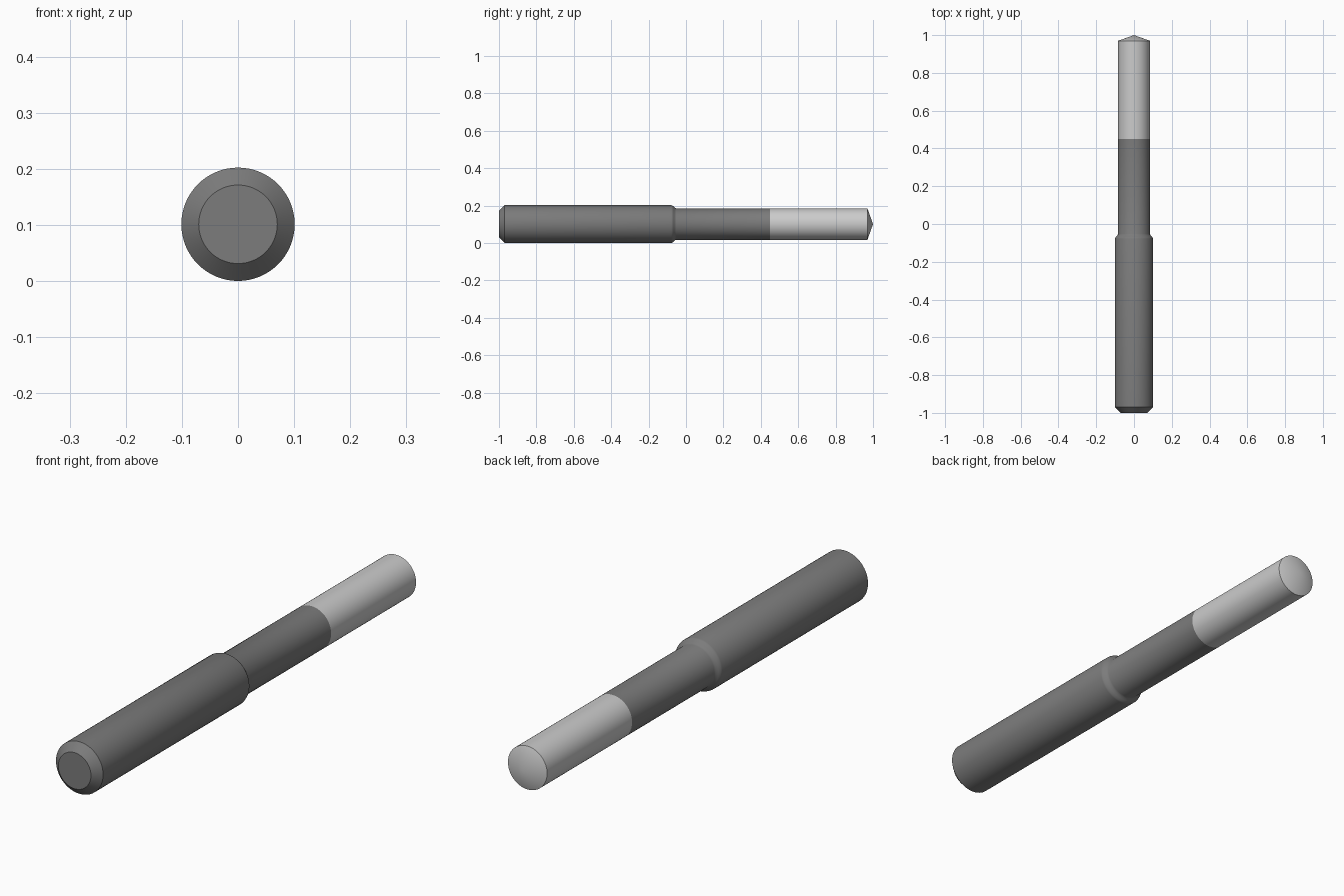
import bpy, bmesh, math

if "Cube" in bpy.data.objects:
    bpy.data.objects.remove(bpy.data.objects["Cube"])

SIDES = 64
AXIS_Z = 0.101


def material(name, v):
    m = bpy.data.materials.new(name)
    m.diffuse_color = (v, v, v, 1)
    m.use_nodes = True
    m.node_tree.nodes["Principled BSDF"].inputs["Base Color"].default_value = m.diffuse_color
    return m


def lathe(name, profile, mat):
    """Revolve (y, radius) points around the long axis; radius 0 makes a tip."""
    bm = bmesh.new()
    rings = []
    for y, r in profile:
        n = SIDES if r > 0 else 1
        rings.append([bm.verts.new((r * math.cos(2 * math.pi * i / SIDES), y,
                                    AXIS_Z + r * math.sin(2 * math.pi * i / SIDES)))
                      for i in range(n)])
    for a, b in zip(rings, rings[1:]):
        for i in range(SIDES):
            j = (i + 1) % SIDES
            if len(b) == 1:
                bm.faces.new((a[i], b[0], a[j]))
            else:
                bm.faces.new((a[i], b[i], b[j], a[j]))
    return bm, rings, name, mat


def finish(bm, rings, name, mat, cap=False):
    if cap:
        bm.faces.new(rings[0])
    bmesh.ops.recalc_face_normals(bm, faces=bm.faces)
    me = bpy.data.meshes.new(name)
    bm.to_mesh(me)
    bm.free()
    me.materials.append(mat)
    ob = bpy.data.objects.new(name, me)
    bpy.context.collection.objects.link(ob)
    bpy.ops.object.select_all(action='DESELECT')
    ob.select_set(True)
    bpy.context.view_layer.objects.active = ob
    bpy.ops.object.shade_smooth_by_angle(angle=math.radians(30))


dark = material("dark_steel", 0.2)
light = material("light_steel", 0.55)

# Thick chamfered shank, rounded shoulder and thinner neck
finish(*lathe("shank", [(-1, 0.07), (-0.97, 0.101), (-0.078, 0.101),
                        (-0.072, 0.099), (-0.065, 0.093), (-0.059, 0.087),
                        (-0.052, 0.084), (0.45, 0.084)], dark), cap=True)

# Bright cutting end with a shallow conical point
bm, rings, name, mat = lathe("cutting_end", [(0.45, 0.084), (0.97, 0.084), (1, 0)], light)
# The end of the shank closes the joint, so the rear stays open; fix outward normals
finish(bm, rings, name, mat)
